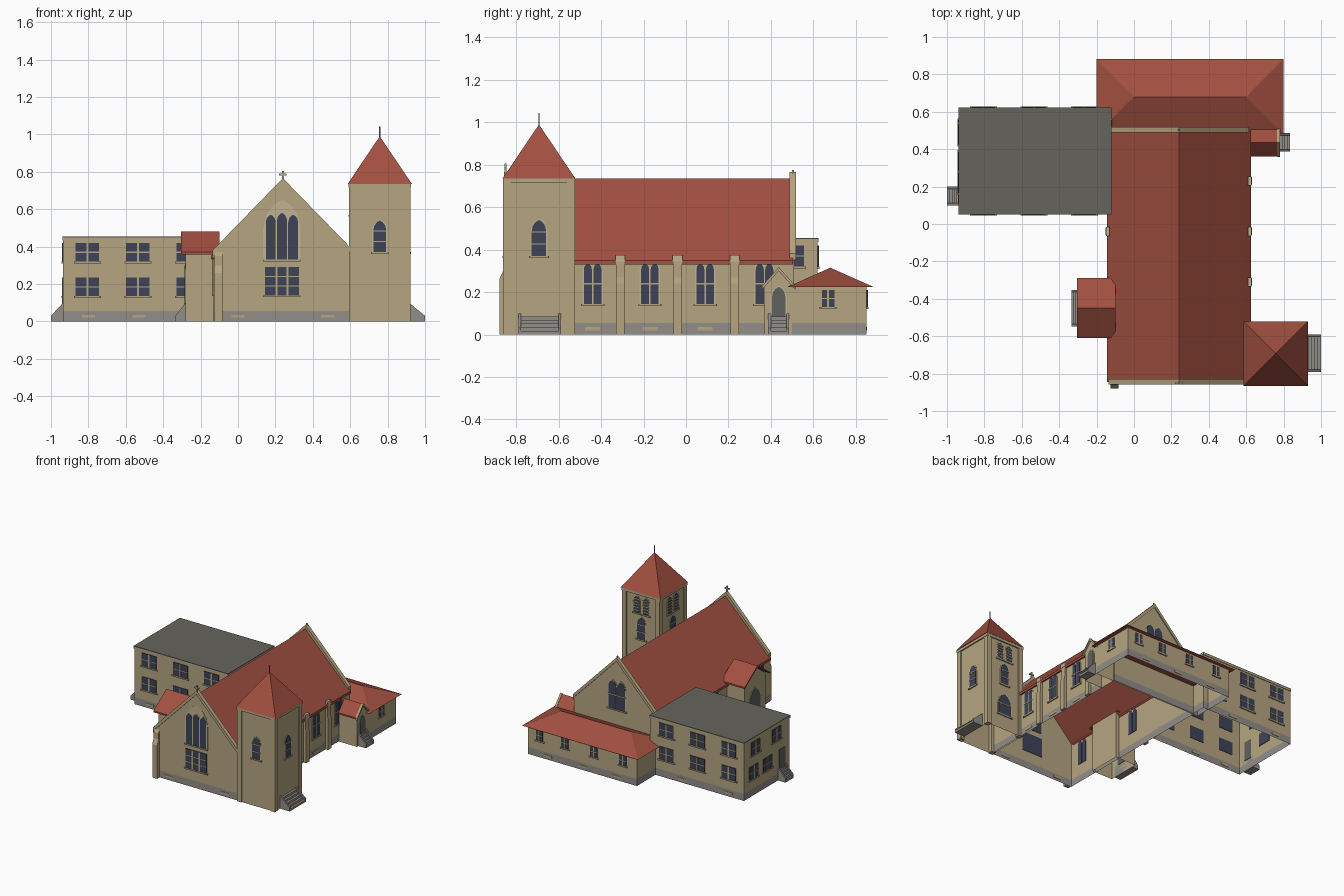
import bpy
import bmesh
from mathutils import Vector

cube = bpy.data.objects.get("Cube")
if cube:
    bpy.data.objects.remove(cube)


def material(name, rgb):
    m = bpy.data.materials.new(name)
    m.use_nodes = True
    m.diffuse_color = (*rgb, 1)
    m.node_tree.nodes["Principled BSDF"].inputs["Base Color"].default_value = (*rgb, 1)
    return m


WALL, TRIM, RED, SLATE, BASE, GLASS, DOOR = range(7)
MATS = [material("sandstone", (.47, .38, .22)), material("pale stone", (.54, .45, .28)),
        material("red tile", (.36, .08, .052)), material("slate grey", (.13, .127, .108)),
        material("base grey", (.29, .27, .25)), material("dark glass", (.048, .055, .095)),
        material("door grey", (.12, .12, .115))]


def add(name, solids):
    """One object from a list of (vertices, faces, material)."""
    bm = bmesh.new()
    for verts, faces, mat in solids:
        vs = [bm.verts.new(v) for v in verts]
        for f in faces:
            bm.faces.new([vs[i] for i in f]).material_index = mat
    bmesh.ops.recalc_face_normals(bm, faces=bm.faces[:])
    me = bpy.data.meshes.new(name)
    bm.to_mesh(me)
    bm.free()
    for m in MATS:
        me.materials.append(m)
    ob = bpy.data.objects.new(name, me)
    bpy.context.collection.objects.link(ob)


def extrude(profile, axis, a, b, mat):
    """Profile of (u, z) points swept along x or y from a to b."""
    n = len(profile)
    place = (lambda u, z, d: (d, u, z)) if axis == "x" else (lambda u, z, d: (u, d, z))
    verts = [place(u, z, d) for d in (a, b) for u, z in profile]
    sides = [(i, (i + 1) % n, n + (i + 1) % n, n + i) for i in range(n)]
    return verts, sides + [tuple(range(n)), tuple(range(n, 2 * n))], mat


def rect(u0, u1, z0, z1):
    return [(u0, z0), (u1, z0), (u1, z1), (u0, z1)]


def box(x0, x1, y0, y1, z0, z1, mat):
    return extrude(rect(x0, x1, z0, z1), "y", y0, y1, mat)


def arch(u, w, z0, z1):
    """Pointed arch outline."""
    h = w / 2
    s = z1 - w * .75
    return [(u - h, z0), (u + h, z0), (u + h, s), (u + h * .85, s + w * .35),
            (u + h * .5, s + w * .6), (u, z1), (u - h * .5, s + w * .6), (u - h * .85, s + w * .35), (u - h, s)]


def chevron(c, top, half, drop, t):
    return [(c - half, top - drop), (c, top), (c + half, top - drop),
            (c + half, top - drop - t), (c, top - t), (c - half, top - drop - t)]


def walls(name, x0, x1, y0, y1, h, base):
    """Open wall ring with a coloured plinth."""
    ring = [(x0, y0), (x1, y0), (x1, y1), (x0, y1)]
    solids = []
    for z0, z1, mat in ((0, base, BASE), (base, h, WALL)):
        if z1 > z0:
            vs = [(*p, z) for z in (z0, z1) for p in ring]
            solids.append((vs, [(i, (i + 1) % 4, 4 + (i + 1) % 4, 4 + i) for i in range(4)], mat))
    add(name, solids)


def window(name, face, u, w, z0, z1, cols=1, rows=1, arched=False, mat=GLASS):
    """Thin glazed plate with surround, bars and sill on a wall (axis, position, outward sign)."""
    axis, pos, sg = face

    def plate(profile, d0, d1, m):
        return extrude(profile, axis, pos + sg * d0, pos + sg * d1, m)
    g = .007
    solids = []
    cw = w / cols
    if arched:
        for i in range(cols):
            c = u - w / 2 + cw * (i + .5)
            solids.append(plate(arch(c, cw + g, z0, z1 + g), 0, .003, TRIM))
            solids.append(plate(arch(c, cw - g, z0, z1), -.003, .005, mat))
    else:
        solids.append(plate(rect(u - w / 2, u + w / 2, z0, z1), -.003, .005, mat))
        for i in range(1, cols):
            c = u - w / 2 + cw * i
            solids.append(plate(rect(c - .005, c + .005, z0, z1), 0, .007, WALL))
    for j in range(1, rows):
        c = z0 + (z1 - z0) * j / rows
        solids.append(plate(rect(u - w / 2, u + w / 2, c - .003, c + .003), 0, .007, WALL))
    solids.append(plate(rect(u - w / 2 - .01, u + w / 2 + .01, z0 - .01, z0), 0, .009, WALL))
    add(name, solids)


def stairs(name, wall, out, y0, y1, h):
    """Steps between two sloping cheek walls."""
    n = 5
    run = out - wall
    solids = [box(*sorted((wall, out - run * i / n)), y0 + .012, y1 - .012, h * .85 * i / n,
                  h * .85 * (i + 1) / n, BASE) for i in range(n)]
    cheek = [(wall, 0), (out, 0), (out, .03), (wall, h)]
    for y in (y0, y1 - .012):
        solids.append(extrude(cheek, "y", y, y + .012, BASE))
    add(name, solids)


# Nave walls, gables and roof
CX = .24
walls("nave_walls", -.13, .61, -.85, .51, .36, .055)
for nm, y, yo in (("front", -.85, -.858), ("back", .51, .518)):
    add(nm + "_gable", [([(-.13, y, .36), (.61, y, .36), (CX, y, .742)], [(0, 1, 2)], WALL)])
    s = .03 if y < 0 else -.03
    add(nm + "_coping", [extrude(chevron(CX, .766, .375, .385, .03), "y", yo, yo + s, WALL)])
add("nave_roof", [extrude(chevron(CX, .735, .385, .385, .02), "y", -.845, .505, RED)])
add("eaves_trim", [box(x - .008, x + .008, -.83, .5, .335, .347, RED) for x in (-.135, .615)])

# Gable crosses
add("front_cross", [box(CX - .005, CX + .005, -.855, -.845, .76, .805, TRIM),
                    box(CX - .02, CX + .02, -.855, -.845, .781, .79, TRIM)])
add("back_finial", [box(CX - .004, CX + .004, .5, .508, .75, .775, TRIM)])

# Nave windows
FRONT, REAR = ("y", -.85, -1), ("y", .51, 1)
RIGHT, LEFT = ("x", .61, 1), ("x", -.13, -1)
add("front_hood", [extrude(arch(.235, .2, .33, .65), "y", -.85, -.852, TRIM)])
for i, top in enumerate((.57, .58, .57)):
    window("front_lancet", FRONT, .175 + .06 * i, .06, .33, top, arched=True)
window("front_lower_window", FRONT, .235, .18, .14, .29, 3, 3)
window("back_gable_window", REAR, CX, .15, .36, .58, 2, 2, True)
for y in (-.44, -.17, .09, .37):
    window("nave_right_window", RIGHT, y, .09, .145, .335, 2, 2, True)
for y in (-.73, -.17):
    window("nave_left_window", LEFT, y, .09, .145, .335, 2, 2, True)


# Buttresses with sloped caps
def buttress(name, wall, sg, y, top=.375):
    prof = [(wall, 0), (wall + sg * .022, 0), (wall + sg * .022, .24), (wall + sg * .016, .27),
            (wall + sg * .016, top - .03), (wall, top)]
    add(name, [extrude(prof, "y", y - .02, y + .02, WALL),
               box(*sorted((wall, wall + sg * .019)), y - .023, y + .023, top - .03, top, TRIM)])


for y in (-.31, -.04, .23):
    buttress("right_buttress", .61, 1, y)
buttress("left_buttress", -.13, -1, -.04)
add("corner_buttress", [extrude([(-.85, 0), (-.88, 0), (-.88, .26), (-.862, .3), (-.862, .35), (-.85, .37)],
                                "x", -.125, -.083, WALL)])

# Tower with corner pilasters, cornice and pyramid roof
TX, TY = .758, -.693
walls("tower_walls", .6, .915, -.855, -.533, .735, 0)
solids = []
for sx in (-1, 1):
    for sy in (-1, 1):
        cx, cy = TX + sx * .145, TY + sy * .15
        solids.append(box(cx - .019, cx + .019, cy - .019, cy + .019, 0, .715, WALL))
add("tower_pilasters", solids)
add("tower_cornice", [box(TX - .167, TX + .167, TY - .17, TY + .17, .715, .735, WALL)])
a = .172
add("tower_roof", [([(TX - a, TY - a, .735), (TX + a, TY - a, .735), (TX + a, TY + a, .735),
                     (TX - a, TY + a, .735), (TX, TY, .99)],
                    [(0, 1, 4), (1, 2, 4), (2, 3, 4), (3, 0, 4), (0, 1, 2, 3)], RED)])
add("tower_spike", [box(TX - .003, TX + .003, TY - .003, TY + .003, .98, 1.043, SLATE)])
for face, u in ((("y", -.855, -1), TX), (("x", .915, 1), TY), (("y", -.533, 1), TX), (("x", .6, -1), TY)):
    window("tower_window", face, u, .075, .37, .54, 1, 3, True)
for face, u in ((("y", -.533, 1), TX), (("x", .6, -1), TY)):
    for s in (-.04, .04):
        window("tower_louvre", face, u + s, .055, .57, .7, 1, 6, True)
window("tower_lower_window", ("y", -.533, 1), TX, .12, .12, .29, 1, 2, True)
stairs("tower_steps", .915, 1, -.79, -.59, .1)

# Two-storey side block with flat roof
walls("block_walls", -.935, -.125, .055, .62, .44, .055)
add("block_parapet", [box(-.939, -.121, .051, .624, .435, .45, WALL)])
add("block_roof", [box(-.939, -.121, .051, .624, .45, .455, SLATE)])
for z in (.135, .32):
    for x in (-.805, -.535, -.265):
        for face in (("y", .055, -1), ("y", .62, 1)):
            window("block_window", face, x, .125, z, z + .1, 2, 2)
    for y in (.22, .48) if z > .3 else (.33, .5):
        window("block_end_window", ("x", -.935, -1), y, .11, z, z + .1, 2, 2)
window("block_inner_window", ("x", -.125, 1), .53, .05, .32, .42, 1, 2)
window("block_door", ("x", -.935, -1), .15, .07, .085, .235, 1, 1, mat=DOOR)
stairs("block_steps", -.935, -1, .1, .2, .1)

# Rear hall with hipped roof
walls("hall_walls", -.17, .77, .5, .85, .225, .055)
x0, x1, y0, y1, z = -.2, .8, .48, .882, .225
add("hall_roof", [([(x0, y0, z), (x1, y0, z), (x1, y1, z), (x0, y1, z), (0, .68, .315), (.6, .68, .315)],
                   [(0, 1, 5, 4), (1, 2, 5), (2, 3, 4, 5), (3, 0, 4), (0, 1, 2, 3)], RED)])
for x in (-.05, .2, .45, .67):
    window("hall_back_window", ("y", .85, 1), x, .06, .13, .21, 2, 2)
window("hall_side_window", ("x", .77, 1), .67, .06, .13, .21, 2, 2)


# Gabled entrance porches
def porch(name, xin, xout, y, half, eave, ridge, over, door_top, steps):
    sg = 1 if xout > xin else -1
    walls(name + "_walls", min(xin, xout), max(xin, xout), y - half, y + half, eave, 0)
    tri = [(y - half, eave), (y + half, eave), (y, ridge - .012)]
    add(name + "_gables", [extrude(tri, "x", x, x - sg * .012, WALL) for x in (xout, xin + sg * .012)])
    h = half + over
    add(name + "_roof", [extrude(chevron(y, ridge, h, ridge - eave, .012), "x", xin, xout + sg * over * .8, RED)])
    window(name + "_door", ("x", xout, sg), y, half * 1.05, .085, door_top, 1, 1, True, DOOR)
    stairs(name + "_steps", xout, steps, y - half * .75, y + half * .75, .1)


porch("left_porch", -.1, -.28, -.45, .13, .37, .48, .03, .3, -.335)
porch("right_porch", .615, .768, .437, .066, .23, .312, .01, .225, .835)
add("right_porch_coping", [extrude(chevron(.437, .318, .078, .088, .018), "x", .764, .78, WALL)])

# Plinth vents
vents = [box(x - .035, x + .035, y - .003, y + .003, .02, .035, WALL)
         for x, y in ((-.8, .055), (-.53, .055), (0, -.85), (.48, -.85), (0, .85), (.3, .85), (.6, .85),
                      (-.8, .62), (-.4, .62))]
vents += [box(.607, .613, y - .035, y + .035, .02, .035, WALL) for y in (-.44, -.17, .09)]
add("plinth_vents", vents)
